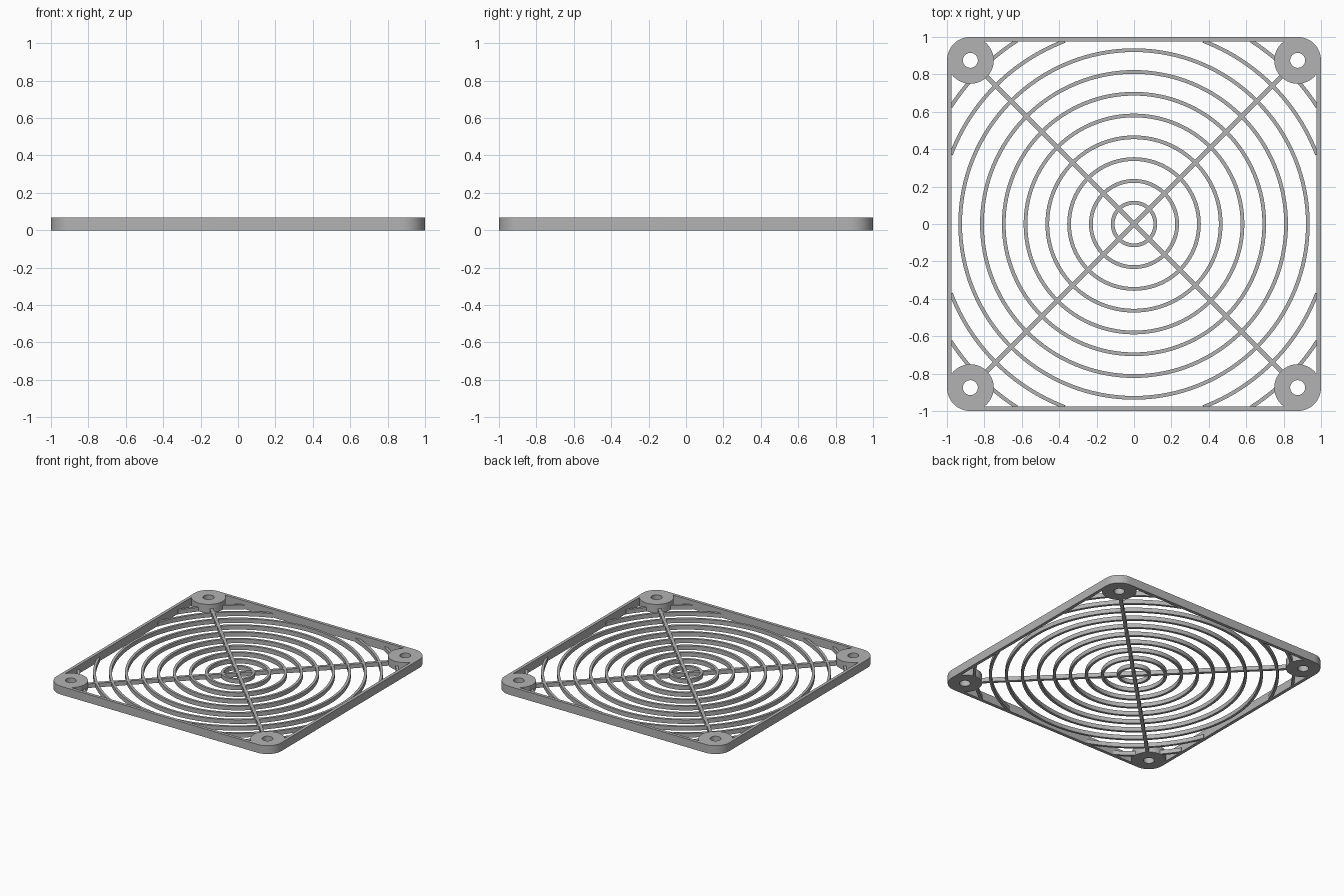
import bpy
import bmesh
from math import cos, sin, pi, acos, radians

if "Cube" in bpy.data.objects:
    bpy.data.objects.remove(bpy.data.objects["Cube"], do_unlink=True)

HEIGHT = 0.067        # frame and corner bosses
GRILL = 0.033         # rings and spokes
CORNER = 0.875        # screw hole centre
BOSS_R, HOLE_R = 0.125, 0.04
WALL = 0.025
RING_W, PITCH = 0.02, 0.1165

grey = bpy.data.materials.new("plain grey")
grey.use_nodes = True
COLOUR = (0.45, 0.45, 0.45, 1)
grey.diffuse_color = COLOUR
grey.node_tree.nodes["Principled BSDF"].inputs["Base Color"].default_value = COLOUR


def arc(radius, start, end, steps, cx=0, cy=0):
    span = (end - start) / steps
    return [(cx + radius * cos(start + span * i), cy + radius * sin(start + span * i))
            for i in range(steps + 1)]


def band(name, outer, inner, height, closed=True):
    """Solid strip between two matching outlines, standing on the ground."""
    bm = bmesh.new()
    rows = [[bm.verts.new((x, y, z)) for x, y in line]
            for line, z in ((outer, 0), (outer, height), (inner, height), (inner, 0))]
    n = len(outer)
    for i in range(n if closed else n - 1):
        j = (i + 1) % n
        for k in range(4):
            a, b = rows[k], rows[(k + 1) % 4]
            bm.faces.new((a[i], a[j], b[j], b[i]))
    if not closed:
        bm.faces.new([row[0] for row in rows])
        bm.faces.new([row[-1] for row in rows])
    bmesh.ops.recalc_face_normals(bm, faces=bm.faces)
    finish(name, bm)


def finish(name, bm):
    mesh = bpy.data.meshes.new(name)
    bm.to_mesh(mesh)
    bm.free()
    mesh.materials.append(grey)
    obj = bpy.data.objects.new(name, mesh)
    bpy.context.collection.objects.link(obj)
    bpy.ops.object.select_all(action="DESELECT")
    obj.select_set(True)
    bpy.context.view_layer.objects.active = obj
    bpy.ops.object.shade_smooth_by_angle(angle=radians(30))
    return obj


def rounded_square(radius):
    points = []
    for q, (sx, sy) in enumerate(((1, 1), (-1, 1), (-1, -1), (1, -1))):
        points += arc(radius, q * pi / 2, (q + 1) * pi / 2, 16, sx * CORNER, sy * CORNER)
    return points


# Outer frame
band("frame", rounded_square(BOSS_R), rounded_square(BOSS_R - WALL), HEIGHT)

# Corner screw bosses
for depth, sy in (("front", -1), ("back", 1)):
    for side, sx in (("right", -1), ("left", 1)):
        outer, inner = (arc(r, 0, 2 * pi, 64, sx * CORNER, sy * CORNER)[:-1]
                        for r in (BOSS_R, HOLE_R))
        band(f"{depth}_{side}_boss", outer, inner, HEIGHT)

# Full concentric rings
for i in range(8):
    r = 0.124 + PITCH * i
    band(f"ring_{i + 1}", arc(r, 0, 2 * pi, 128)[:-1],
         arc(r - RING_W, 0, 2 * pi, 128)[:-1], GRILL)

# Partial rings that run into the frame near the corners
for i in (8, 9):
    r = 0.124 + PITCH * i
    start = acos((1 - WALL / 2) / r)
    for q in range(4):
        a, b = q * pi / 2 + start, (q + 1) * pi / 2 - start
        band(f"corner_arc_{i + 1}_{q + 1}", arc(r, a, b, 24),
             arc(r - RING_W, a, b, 24), GRILL, closed=False)

# Diagonal spokes between opposite bosses
for name, angle in (("spoke_a", pi / 4), ("spoke_b", -pi / 4)):
    bm = bmesh.new()
    bmesh.ops.create_cube(bm, size=1)
    bmesh.ops.scale(bm, vec=(2.3, 0.024, GRILL), verts=bm.verts)
    bmesh.ops.translate(bm, vec=(0, 0, GRILL / 2), verts=bm.verts)
    finish(name, bm).rotation_euler.z = angle
